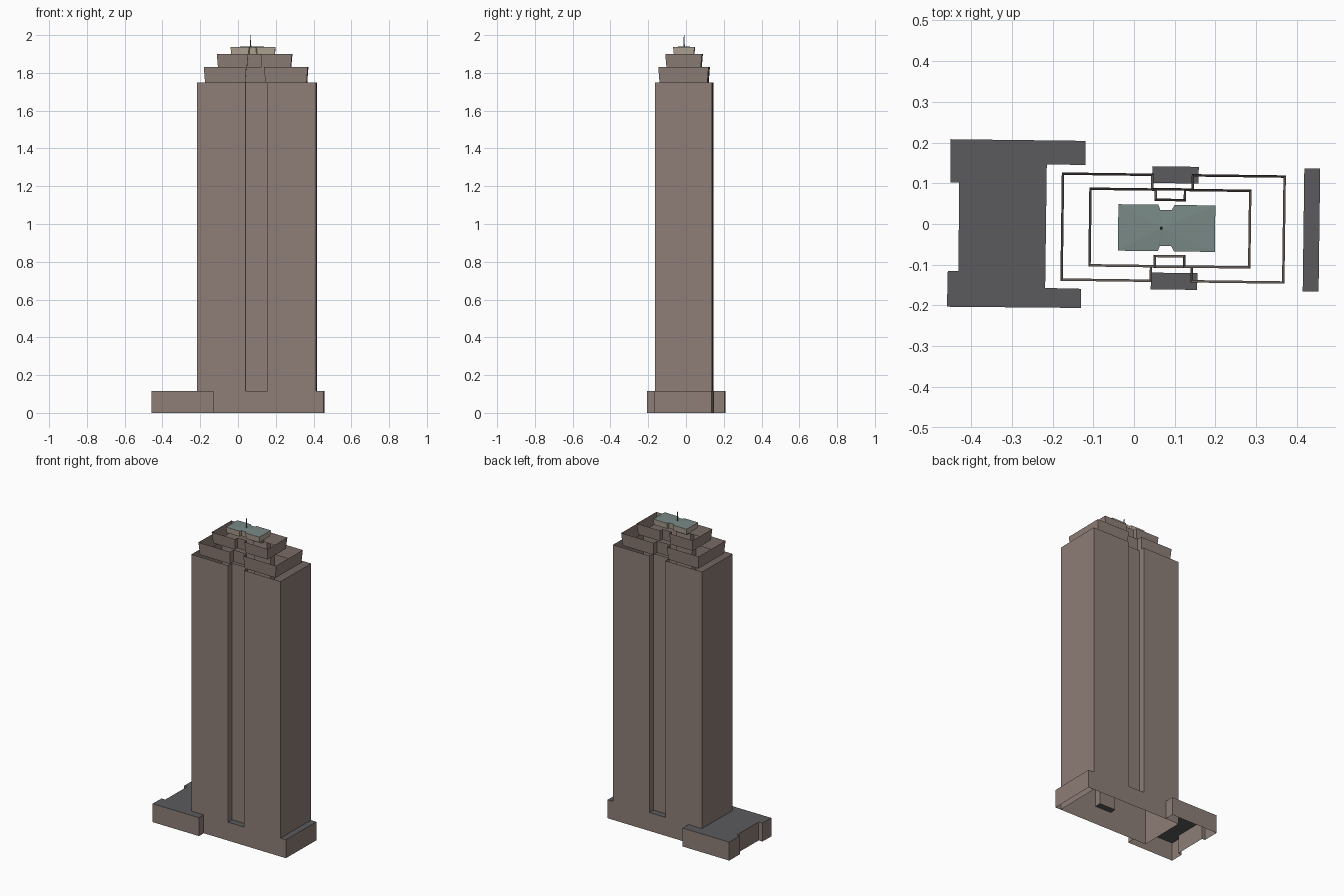
import bpy, bmesh, math

cube = bpy.data.objects.get("Cube")
if cube:
    bpy.data.objects.remove(cube, do_unlink=True)

TURN = math.radians(-0.76)   # slight turn of the whole plan
BASE_Z = 0.117
TOWER_Z = 1.75


def material(name, rgb):
    m = bpy.data.materials.new(name)
    m.use_nodes = True
    m.diffuse_color = (*rgb, 1)
    m.node_tree.nodes["Principled BSDF"].inputs["Base Color"].default_value = (*rgb, 1)
    return m


BROWN = material("brown stone", (0.27, 0.21, 0.185))
BEIGE = material("beige stone", (0.45, 0.39, 0.31))
GREY = material("dark grey roofing", (0.105, 0.105, 0.11))
TEAL = material("grey teal roof", (0.19, 0.25, 0.24))
SLATE = material("slate mast", (0.12, 0.18, 0.21))


def finish(bm, name, mat, center=None):
    """Turn a bmesh into an object, placed in the turned tower frame if centred."""
    mesh = bpy.data.meshes.new(name)
    bm.to_mesh(mesh)
    bm.free()
    mesh.materials.append(mat)
    ob = bpy.data.objects.new(name, mesh)
    bpy.context.collection.objects.link(ob)
    if center:
        ob.location = (*center, 0)
        ob.rotation_euler.z = TURN
    return ob


def walls(name, low, z0, z1, mat, center=None, high=None, closed=True):
    """Open shell of wall faces along a plan; high is the plan at the top."""
    bm = bmesh.new()
    a = [bm.verts.new((x, y, z0)) for x, y in low]
    b = [bm.verts.new((x, y, z1)) for x, y in (high or low)]
    n = len(a)
    for i in range(n if closed else n - 1):
        j = (i + 1) % n
        bm.faces.new((a[i], a[j], b[j], b[i]))
    return finish(bm, name, mat, center)


def plate(name, plan, z, mat, center=None):
    bm = bmesh.new()
    face = bm.faces.new([bm.verts.new((x, y, z)) for x, y in plan])
    face.normal_update()
    if face.normal.z < 0:
        face.normal_flip()
    return finish(bm, name, mat, center)


def rect(x0, x1, y0, y1):
    return [(x0, y0), (x1, y0), (x1, y1), (x0, y1)]


def notched(hx, hy, notch, depth, shift=0, grow=0, taper=0):
    """Rectangular plan with a central notch front and back, offset by grow."""
    hx, hy, notch, depth = hx + grow, hy + grow, notch - grow, depth + grow
    inner = notch - taper
    front = [(-hx, -hy), (shift - notch, -hy), (shift - inner, -depth),
             (shift + inner, -depth), (shift + notch, -hy), (hx, -hy)]
    return front + [(x, -y) for x, y in reversed(front)]


# Main shaft above and below podium level
tower_at = (0.1, -0.01)
HX, HY, NOTCH, DEPTH = 0.316, 0.151, 0.057, 0.11
walls("tower_shaft", notched(HX, HY, NOTCH, DEPTH), BASE_Z, TOWER_Z, BROWN, tower_at)
walls("tower_base", rect(-HX, HX, -HY, HY), 0, BASE_Z, BROWN, tower_at)
for side, name in ((-1, "front"), (1, "back")):
    plate(name + "_recess_floor", rect(-NOTCH, NOTCH, side * DEPTH, side * HY),
          BASE_Z, GREY, tower_at)

# Low strip along the left side
strip = rect(HX, HX + 0.039, -HY, HY)
walls("side_strip_walls", strip, 0, BASE_Z, BROWN, tower_at, closed=False)
plate("side_strip_roof", strip, BASE_Z, GREY, tower_at)

# Podium with wings on the right side
podium = [(-0.13, -0.159), (-0.13, -0.206), (-0.459, -0.203), (-0.457, -0.115),
          (-0.431, -0.115), (-0.429, 0.102), (-0.45, 0.102), (-0.45, 0.208),
          (-0.119, 0.204), (-0.119, 0.145)]
walls("podium_walls", podium, 0, BASE_Z, BROWN, closed=False)
plate("podium_roof", podium + [(-0.214, 0.146), (-0.218, -0.157)], BASE_Z, GREY)

# Flared crown tiers: centre x, plan sizes, heights
tiers = [("lower_crown", 0.096, (0.269, 0.127, 0.053, 0.092, -0.003), TOWER_Z, 1.83),
         ("upper_crown", 0.088, (0.193, 0.091, 0.039, 0.066, 0), 1.83, 1.90)]
for name, x, plan, z0, z1 in tiers:
    walls(name, notched(*plan), z0, z1, BROWN, (x, -0.01), notched(*plan, grow=0.006))

# Penthouse and its very shallow roof, fanned from the mast
house_at = (0.08, -0.01)
house = (0.115, 0.053, 0.024, 0.040, -0.001)
eaves = notched(*house, grow=0.004, taper=0.005)
ROOF_Z = 1.937
walls("penthouse", notched(*house, taper=0.005), 1.90, ROOF_Z, BEIGE, house_at, eaves)
bm = bmesh.new()
apex = bm.verts.new((-0.013, 0, ROOF_Z + 0.003))
ring = [bm.verts.new((x, y, ROOF_Z)) for x, y in eaves]
for i, v in enumerate(ring):
    bm.faces.new((v, ring[(i + 1) % len(ring)], apex))
finish(bm, "penthouse_roof", TEAL, house_at)

# Mast
bpy.ops.mesh.primitive_cone_add(vertices=6, radius1=0.004, radius2=0.0015, depth=0.065,
                                location=(0.067, -0.01, 1.9675))
mast = bpy.context.object
mast.name = "mast"
mast.data.materials.append(SLATE)
